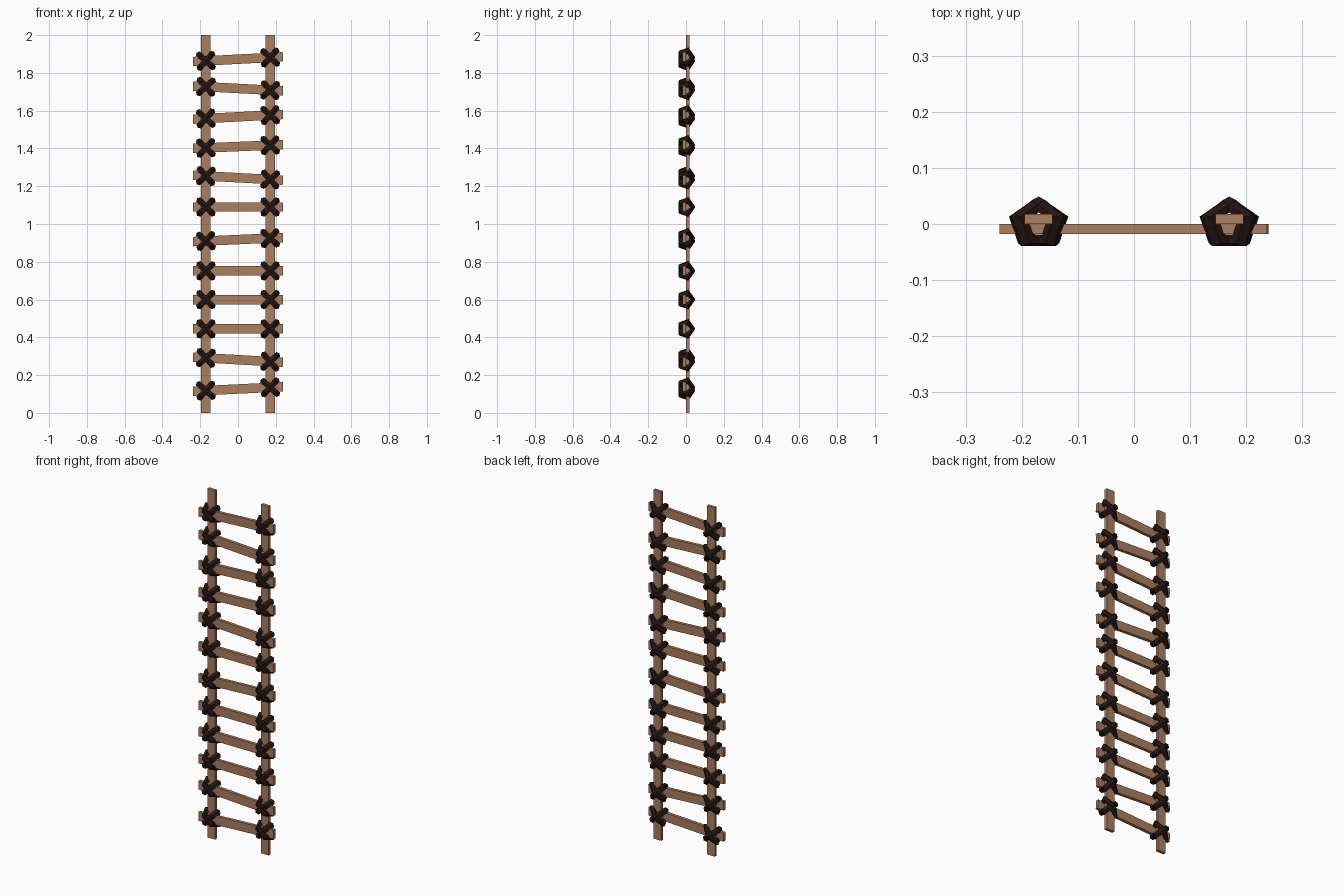
import bpy, math
from mathutils import Matrix, Vector

if "Cube" in bpy.data.objects:
    bpy.data.objects.remove(bpy.data.objects["Cube"])


def material(name, color):
    m = bpy.data.materials.new(name)
    m.diffuse_color = (*color, 1)
    m.use_nodes = True
    m.node_tree.nodes["Principled BSDF"].inputs["Base Color"].default_value = m.diffuse_color
    return m


wood = material("wood", (0.41, 0.21, 0.11))
cord = material("dark_cord", (0.018, 0.009, 0.007))


def box(name, center, size, tilt=0.0):
    bpy.ops.mesh.primitive_cube_add(size=1)
    ob = bpy.context.object
    ob.name = name
    ob.data.transform(Matrix.Diagonal((*size, 1)))
    ob.location = center
    ob.rotation_euler = (0, tilt, 0)
    ob.data.materials.append(wood)
    return ob


# Five-sided cord loop, pointed at the back and flat across the front
bpy.ops.mesh.primitive_torus_add(major_segments=5, minor_segments=6,
                                 major_radius=0.051, minor_radius=0.018)
template = bpy.context.object
loop_mesh = template.data
loop_mesh.name = "cord_loop"
loop_mesh.transform(Matrix.Diagonal((1, 0.71, 1, 1)) @ Matrix.Rotation(math.pi / 2, 4, 'Z'))
loop_mesh.materials.append(cord)
bpy.data.objects.remove(template)

# Upright rails
for side, x in (("left", -0.17), ("right", 0.17)):
    box(f"{side}_rail", (x, 0.009, 1), (0.05, 0.018, 2))

# Uneven rungs: height of the left end, height of the right end
rungs = [(0.115, 0.138), (0.295, 0.268), (0.445, 0.445), (0.60, 0.60),
         (0.752, 0.752), (0.907, 0.928), (1.09, 1.09), (1.258, 1.232),
         (1.40, 1.42), (1.555, 1.58), (1.73, 1.705), (1.86, 1.885)]
for i, (zl, zr) in enumerate(rungs, 1):
    tilt = -math.atan2(zr - zl, 0.475)
    zc = (zl + zr) / 2
    box(f"rung_{i}", (0, -0.009, zc), (0.477, 0.018, 0.05), tilt)
    # Crossed lashings at both joints
    for side, x in (("left", -0.17), ("right", 0.17)):
        for label, angle in (("a", math.pi / 4), ("b", -math.pi / 4)):
            ob = bpy.data.objects.new(f"{side}_lashing_{i}_{label}", loop_mesh)
            bpy.context.collection.objects.link(ob)
            ob.location = (x, 0, zc - x * math.tan(tilt))
            ob.rotation_euler = (0, angle + tilt, 0)
